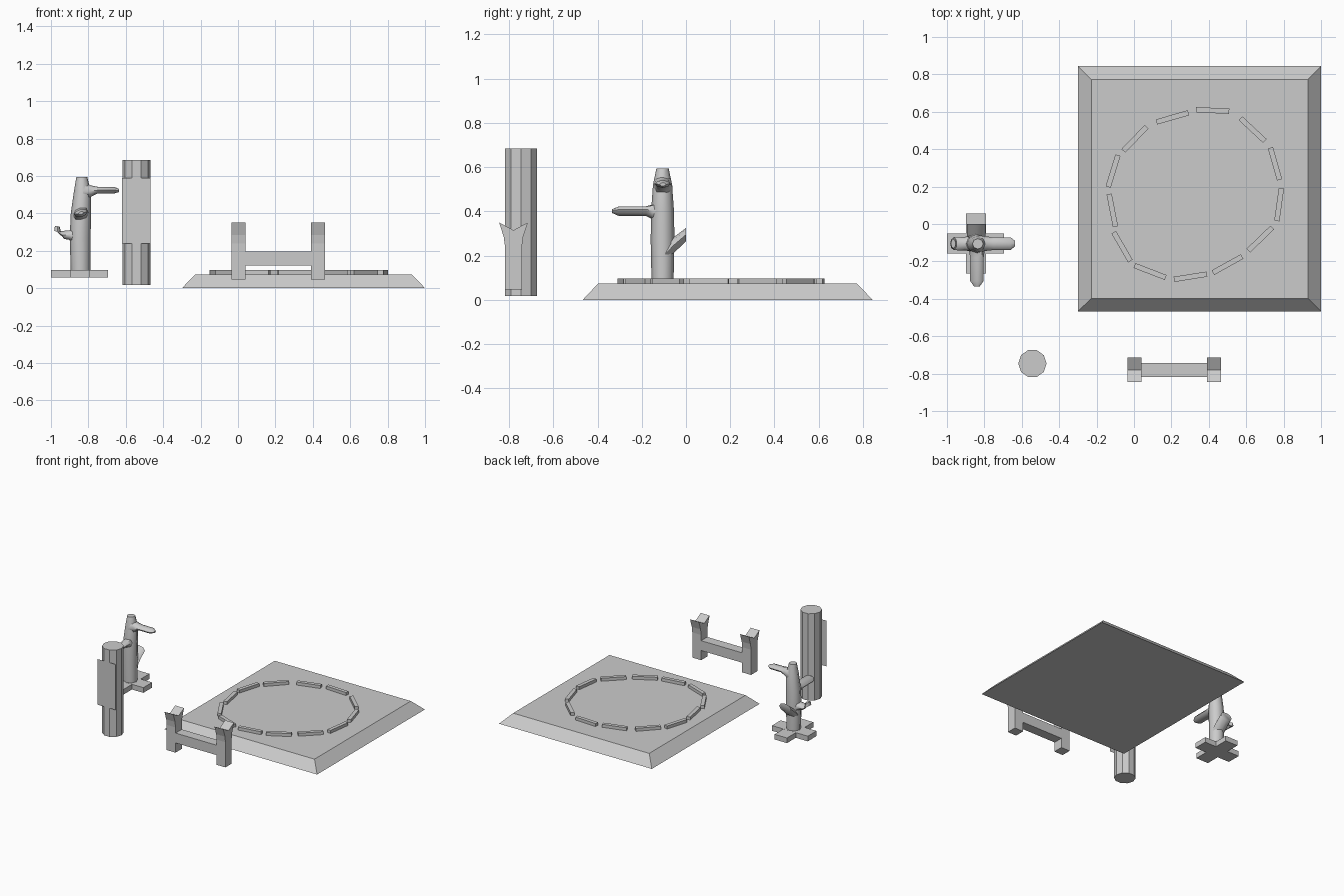
import bpy, bmesh, math
from mathutils import Vector, Matrix

if "Cube" in bpy.data.objects:
    bpy.data.objects.remove(bpy.data.objects["Cube"])


def make(name, bm, smooth=False):
    bmesh.ops.recalc_face_normals(bm, faces=bm.faces)
    me = bpy.data.meshes.new(name)
    bm.to_mesh(me)
    bm.free()
    ob = bpy.data.objects.new(name, me)
    bpy.context.collection.objects.link(ob)
    if smooth:
        bpy.ops.object.select_all(action='DESELECT')
        ob.select_set(True)
        bpy.context.view_layer.objects.active = ob
        bpy.ops.object.shade_smooth_by_angle(angle=math.radians(50))
    return ob


def loft(name, rings, smooth=False):
    """Skin a list of closed point rings and cap both ends."""
    bm = bmesh.new()
    vs = [[bm.verts.new(p) for p in r] for r in rings]
    n = len(vs[0])
    for a, b in zip(vs, vs[1:]):
        for i in range(n):
            j = (i + 1) % n
            bm.faces.new((a[i], a[j], b[j], b[i]))
    bm.faces.new(vs[0][::-1])
    bm.faces.new(vs[-1])
    return make(name, bm, smooth)


def box(name, lo, hi, rot=0):
    lo, hi = Vector(lo), Vector(hi)
    bm = bmesh.new()
    s = hi - lo
    bmesh.ops.create_cube(bm, size=1, matrix=Matrix.Translation((lo + hi) / 2)
                          @ Matrix.Rotation(math.radians(rot), 4, 'Z')
                          @ Matrix.Diagonal((s.x, s.y, s.z, 1)))
    return make(name, bm)


def oval(c, u, v, ru, rv, n=8):
    c, u, v = Vector(c), Vector(u), Vector(v)
    return [c + u * ru * math.cos(2 * math.pi * i / n) + v * rv * math.sin(2 * math.pi * i / n)
            for i in range(n)]


def rect(x0, x1, y0, y1, z):
    return [(x0, y0, z), (x1, y0, z), (x1, y1, z), (x0, y1, z)]


X, Y, Z = (1, 0, 0), (0, 1, 0), (0, 0, 1)

# Bevelled square platform
loft("platform", [rect(-0.3, 1, -0.467, 0.844, 0), rect(-0.228, 0.93, -0.398, 0.773, 0.073)])

# Loose ring of narrow slabs: x, y, turn
slabs = [(.42, .607, -3), (.634, .505, -43), (.754, .322, -74), (.776, .104, 82),
         (.675, -.081, 44), (.5, -.217, 29), (.302, -.282, 9), (.086, -.254, -21),
         (-.064, -.121, -60), (-.116, .073, -79), (-.112, .283, 73),
         (.005, .455, 46), (.206, .57, 16)]
for i, (x, y, a) in enumerate(slabs):
    box(f"ring_slab_{i + 1}", (x - .089, y - .014, .06), (x + .089, y + .014, .096), a)

# Ten-sided column with a flat sheet on its front
loft("column", [oval((-.543, -.746, z), X, Y, .0755, .0755, 10) for z in (.017, .685)])
bm = bmesh.new()
bm.faces.new([bm.verts.new((x, -.8205, z)) for x, z in
              ((-.62, .239), (-.468, .239), (-.468, .59), (-.62, .59))])
make("column_sheet", bm)

# Rack: two forked posts and a crossbar
half = [(.038, .046), (.038, .24), (.044, .285), (.065, .35)]
prof = half + [(0, .315)] + [(-y, z) for y, z in reversed(half)]
for name, x0 in (("rack_post_left", -.034), ("rack_post_right", .391)):
    loft(name, [[(x, -.78 + y, z) for y, z in prof] for x in (x0, x0 + .075)])
box("rack_crossbar", (.035, -.817, .12), (.397, -.742, .196))

# Cross-shaped foot
cx, cy = -.845, -.105
box("foot_bar_across", (-1, cy - .053, .057), (-.695, cy + .053, .097))
box("foot_bar_along", (cx - .053, cy - .16, .057), (cx + .053, cy + .16, .0965))

# Trunk
trunk = [(-.842, .09, .052), (-.844, .27, .056), (-.84, .40, .054),
         (-.832, .52, .045), (-.835, .595, .029)]
loft("trunk", [oval((x, cy - .001, z), X, Y, r, r * .96) for x, z, r in trunk], True)

# Flattened branches
right = [(-.83, .51, .045, .06), (-.785, .519, .038, .03), (-.75, .524, .034, .018),
         (-.66, .524, .034, .017), (-.635, .522, .014, .008)]
loft("branch_right", [oval((x, cy, z), Y, Z, a, b) for x, z, a, b in right], True)
front = [(-.10, .39, .045, .055), (-.155, .398, .04, .032), (-.18, .401, .036, .022),
         (-.305, .401, .036, .021), (-.335, .401, .014, .008)]
loft("branch_front", [oval((-.84, y, z), (1, 0, .2), Z, a, b) for y, z, a, b in front], True)
left = [(-.85, .27, 0, .045, .05), (-.905, .284, 0, .036, .025), (-.94, .284, -25, .036, .023),
        (-.963, .297, -60, .034, .023), (-.966, .331, -80, .024, .013)]
loft("branch_left", [oval((x, cy, z), Y, (math.sin(math.radians(a)), 0, math.cos(math.radians(a))),
                          p, q) for x, z, a, p, q in left], True)
back = [(-.10, .20, .05, .05), (-.057, .246, .05, .036), (0, .295, .05, .03)]
loft("branch_back", [oval((-.843, y, z), X, Z, a, b) for y, z, a, b in back], True)
